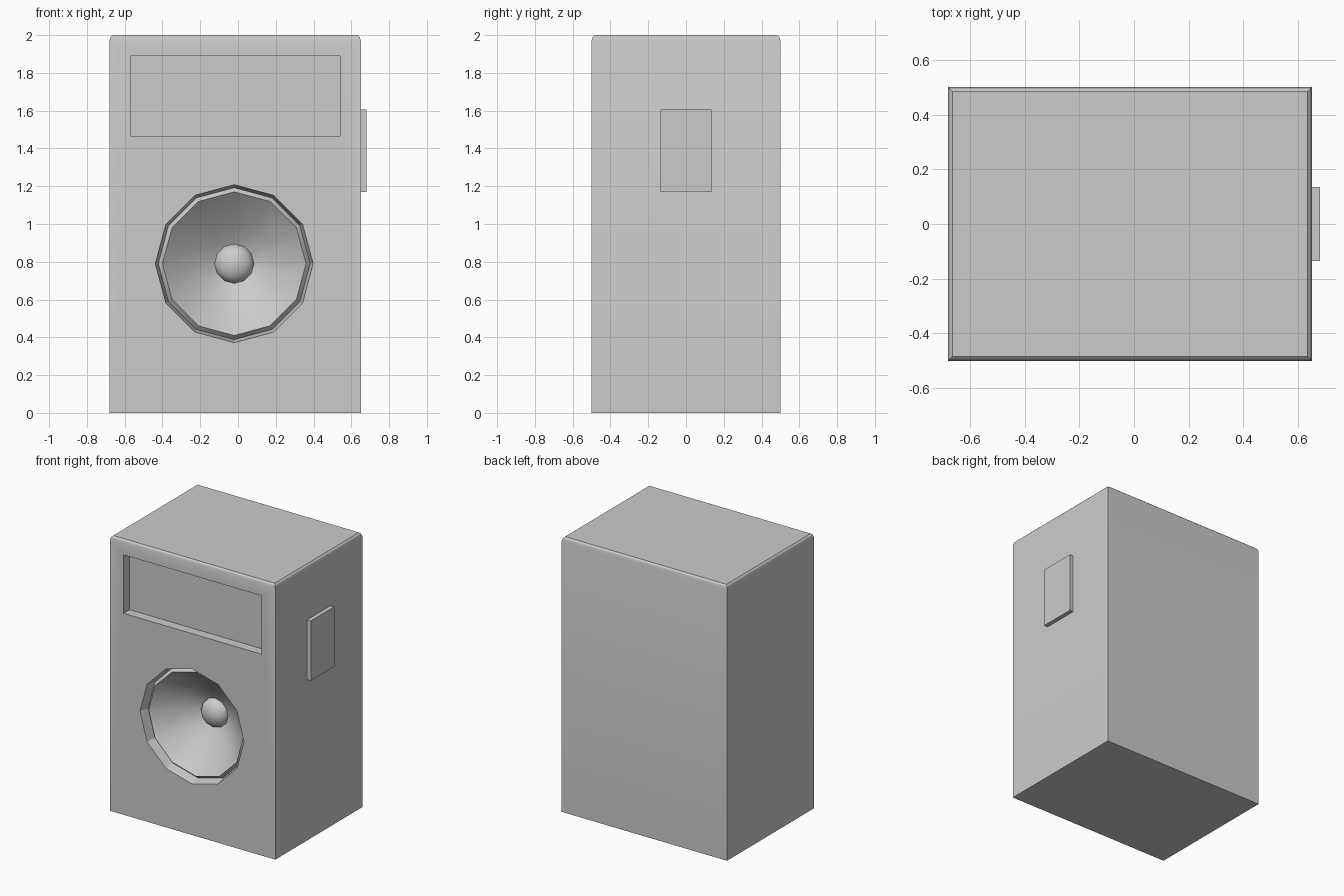
import bpy, bmesh, math

if "Cube" in bpy.data.objects:
    bpy.data.objects.remove(bpy.data.objects["Cube"])

CX, CZ, FRONT = -0.02, 0.79, -0.5   # driver centre and front plane


def add_object(name, bm):
    bmesh.ops.recalc_face_normals(bm, faces=bm.faces[:])
    mesh = bpy.data.meshes.new(name)
    bm.to_mesh(mesh)
    bm.free()
    ob = bpy.data.objects.new(name, mesh)
    bpy.context.collection.objects.link(ob)
    return ob


def loft(name, rings):
    """Closed solid through rings of points, capped at both ends."""
    bm = bmesh.new()
    vs = [[bm.verts.new(p) for p in ring] for ring in rings]
    n = len(vs[0])
    for a, b in zip(vs, vs[1:]):
        for i in range(n):
            j = (i + 1) % n
            bm.faces.new((a[i], a[j], b[j], b[i]))
    bm.faces.new(vs[0])
    bm.faces.new(vs[-1][::-1])
    return add_object(name, bm)


def rect(x0, x1, y0, y1, z, inset=0):
    x0, x1, y0, y1 = x0 + inset, x1 - inset, y0 + inset, y1 - inset
    return [(x0, y0, z), (x1, y0, z), (x1, y1, z), (x0, y1, z)]


def box(name, x0, x1, y0, y1, z0, z1):
    return loft(name, [rect(x0, x1, y0, y1, z) for z in (z0, z1)])


def turned(name, profile, sides=12):
    """Solid of revolution about the driver axis; profile is (radius, depth)."""
    angles = [2 * math.pi * i / sides for i in range(sides)]
    return loft(name, [[(CX + r * math.sin(a), FRONT + d, CZ + r * math.cos(a))
                        for a in angles] for r, d in profile])


def activate(ob):
    bpy.ops.object.select_all(action='DESELECT')
    ob.select_set(True)
    bpy.context.view_layer.objects.active = ob


def cut(ob, cutter):
    mod = ob.modifiers.new("cut", 'BOOLEAN')
    mod.operation = 'DIFFERENCE'
    mod.solver = 'EXACT'
    mod.object = cutter
    activate(ob)
    bpy.ops.object.modifier_apply(modifier=mod.name)
    bpy.data.objects.remove(cutter)


def smooth(ob, degrees):
    activate(ob)
    bpy.ops.object.shade_smooth_by_angle(angle=math.radians(degrees))


# Cabinet with a softened top edge
cabinet = loft("cabinet", [rect(-0.68, 0.65, -0.5, 0.5, z, i) for z, i in
                           ((0, 0), (1.97, 0), (1.99, 0.006), (2.0, 0.016))])

# Upper front recess
cut(cabinet, box("recess_cutter", -0.57, 0.54, -0.6, -0.43, 1.465, 1.89))

# Driver basin: surround groove, ridge, cone and shallow centre
cut(cabinet, turned("driver_cutter", [
    (0.418, -0.1), (0.418, 0), (0.402, 0.07), (0.38, 0.045),
    (0.21, 0.205), (0.105, 0.265)]))
smooth(cabinet, 25)

# Dust cap dome
steps = [math.radians(a) for a in (0, 18, 36, 54, 72, 86)]
dome = turned("dust_cap", [(0.105 * math.cos(t), 0.267 - 0.07 * math.sin(t))
                           for t in steps])
smooth(dome, 40)

# Plate on the right side
box("side_plate", 0.65, 0.68, -0.135, 0.135, 1.17, 1.605)
